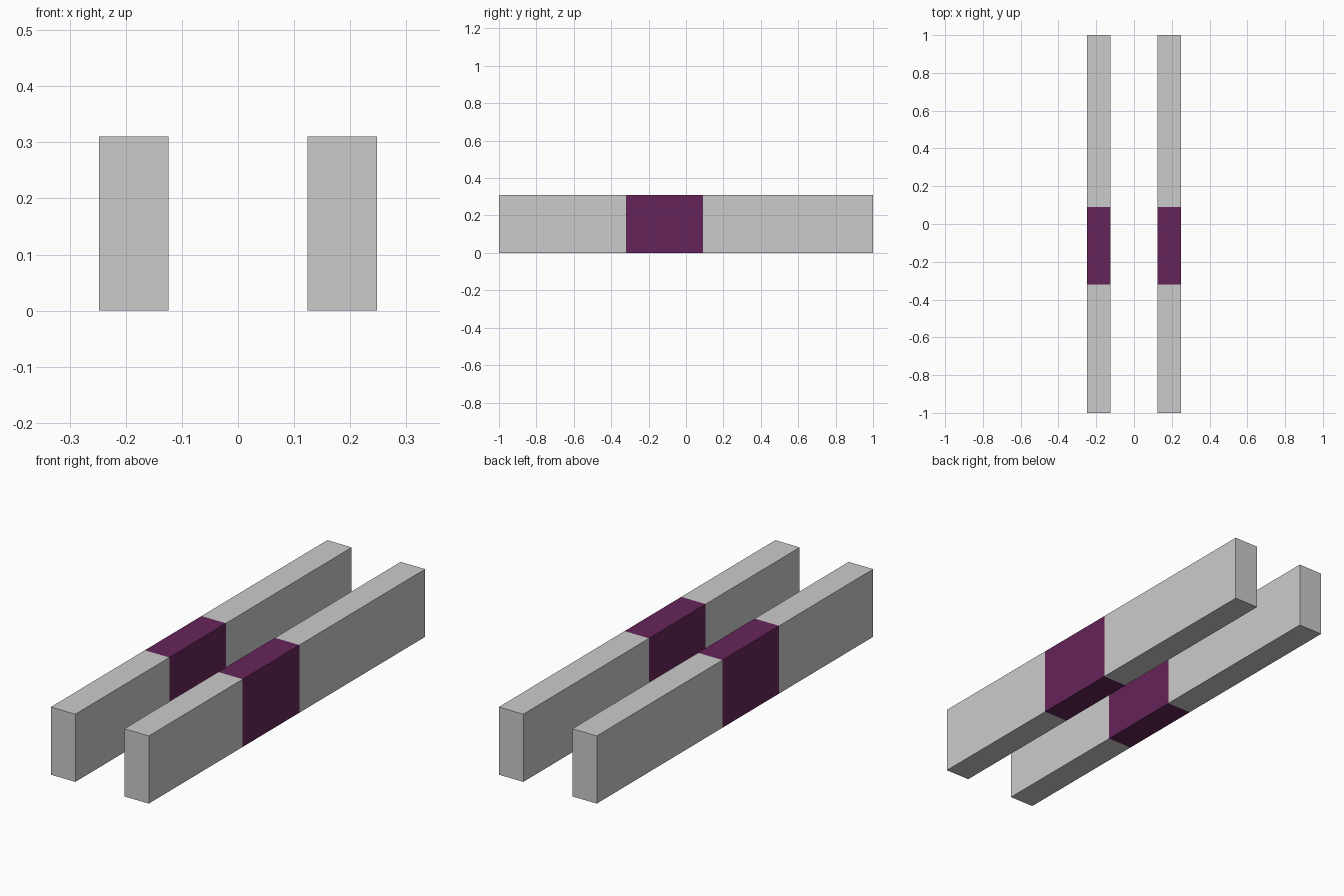
import bpy, bmesh

if "Cube" in bpy.data.objects:
    bpy.data.objects.remove(bpy.data.objects["Cube"])

LENGTH, WIDTH, HEIGHT, OFFSET = 2.0, 0.124, 0.31, 0.186
BAND_START, BAND_END = -0.32, 0.09

band_material = bpy.data.materials.new("purple_band")
band_material.diffuse_color = (0.13, 0.018, 0.10, 1)
band_material.use_nodes = True
band_material.node_tree.nodes["Principled BSDF"].inputs["Base Color"].default_value = band_material.diffuse_color
grey_material = bpy.data.materials.new("grey_body")
grey_material.diffuse_color = (0.8, 0.8, 0.8, 1)
grey_material.use_nodes = True
grey_material.node_tree.nodes["Principled BSDF"].inputs["Base Color"].default_value = grey_material.diffuse_color


def banded_bar(name, x):
    """Rectangular bar with a coloured band cut into its length."""
    bm = bmesh.new()
    bmesh.ops.create_cube(bm, size=1)
    bmesh.ops.scale(bm, vec=(WIDTH, LENGTH, HEIGHT), verts=bm.verts)
    # Edge loops at both ends of the band
    for y in (BAND_START, BAND_END):
        bmesh.ops.bisect_plane(bm, geom=bm.verts[:] + bm.edges[:] + bm.faces[:],
                               plane_co=(0, y, 0), plane_no=(0, 1, 0))
    for face in bm.faces:
        y = face.calc_center_median().y
        face.material_index = int(BAND_START < y < BAND_END and abs(face.normal.y) < 0.5)
    mesh = bpy.data.meshes.new(name)
    bm.to_mesh(mesh)
    bm.free()
    mesh.materials.append(grey_material)
    mesh.materials.append(band_material)
    bar = bpy.data.objects.new(name, mesh)
    bar.location = (x, 0, HEIGHT / 2)
    bpy.context.collection.objects.link(bar)


# Pair of parallel bars
banded_bar("left_bar", -OFFSET)
banded_bar("right_bar", OFFSET)
